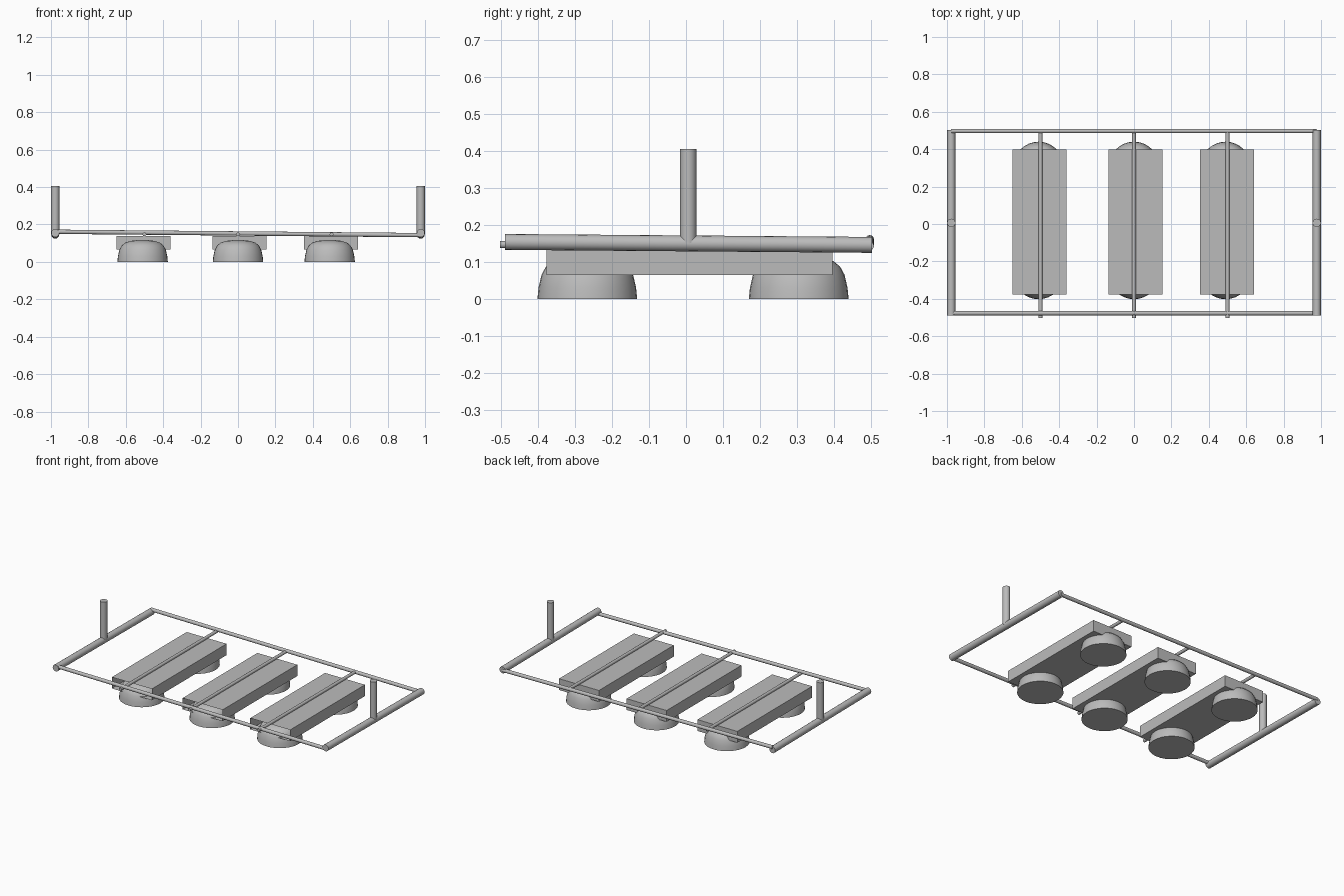
import bpy
import bmesh
from math import radians
from mathutils import Vector, Matrix

cube = bpy.data.objects.get("Cube")
if cube:
    bpy.data.objects.remove(cube, do_unlink=True)

GREY = (0.5, 0.5, 0.5, 1.0)
metal = bpy.data.materials.new("plain grey")
metal.use_nodes = True
metal.diffuse_color = GREY
metal.node_tree.nodes["Principled BSDF"].inputs["Base Color"].default_value = GREY


def add_object(name, bm, smooth=True):
    bmesh.ops.recalc_face_normals(bm, faces=bm.faces)
    mesh = bpy.data.meshes.new(name)
    bm.to_mesh(mesh)
    bm.free()
    mesh.materials.append(metal)
    obj = bpy.data.objects.new(name, mesh)
    bpy.context.collection.objects.link(obj)
    if smooth:
        bpy.ops.object.select_all(action="DESELECT")
        obj.select_set(True)
        bpy.context.view_layer.objects.active = obj
        bpy.ops.object.shade_smooth_by_angle(angle=radians(35))
    return obj


def tube(name, start, end, radius, sides=16):
    start, end = Vector(start), Vector(end)
    axis = end - start
    place = Matrix.Translation((start + end) / 2) @ axis.to_track_quat("Z", "Y").to_matrix().to_4x4()
    bm = bmesh.new()
    bmesh.ops.create_cone(bm, cap_ends=True, segments=sides, radius1=radius,
                          radius2=radius, depth=axis.length, matrix=place)
    return add_object(name, bm)


def dome(name, x, y):
    # Rounded foot with a flat base and a shallow crown
    profile = [(0, 0), (0.135, 0), (0.132, 0.03), (0.124, 0.065),
               (0.112, 0.087), (0.094, 0.102), (0.065, 0.112), (0.03, 0.116), (0, 0.117)]
    bm = bmesh.new()
    verts = [bm.verts.new((x + r, y, z)) for r, z in profile]
    edges = [bm.edges.new(pair) for pair in zip(verts, verts[1:])]
    bmesh.ops.spin(bm, geom=verts + edges, cent=(x, y, 0), axis=(0, 0, 1),
                   angle=radians(360), steps=32)
    bmesh.ops.remove_doubles(bm, verts=bm.verts, dist=0.0005)
    return add_object(name, bm)


def block(name, x):
    # Long box, open at its front end
    bm = bmesh.new()
    place = Matrix.Translation((x, 0.01, 0.102)) @ Matrix.Diagonal((0.289, 0.774, 0.074, 1))
    bmesh.ops.create_cube(bm, size=1, matrix=place)
    front = min(bm.faces, key=lambda f: f.calc_center_median().y)
    bmesh.ops.delete(bm, geom=[front], context="FACES_ONLY")
    return add_object(name, bm, smooth=False)


# Side tubes and upright posts
for side, sx in (("right", -1), ("left", 1)):
    x = sx * 0.977
    tube(side + "_side_tube", (x, -0.49, 0.154), (x, 0.503, 0.146), 0.0215)
    tube(side + "_post", (x, 0.006, 0.15), (x, 0.006, 0.406), 0.0225)

# Long rails, sloping slightly across the width
for end, y in (("front", -0.477), ("back", 0.497)):
    tube(end + "_rail", (-0.977, y, 0.161), (0.977, y, 0.143), 0.0115)

# Cross bars, each carrying a block on two feet
for label, x, block_x, foot_x in (("right", -0.5, -0.505, -0.51),
                                  ("middle", 0, 0.007, 0),
                                  ("left", 0.5, 0.497, 0.49)):
    tube(label + "_cross_bar", (x, -0.503, 0.147), (x, 0.497, 0.147), 0.01)
    block(label + "_block", block_x)
    for end, y in (("front", -0.267), ("back", 0.305)):
        dome(label + "_" + end + "_foot", foot_x, y)
